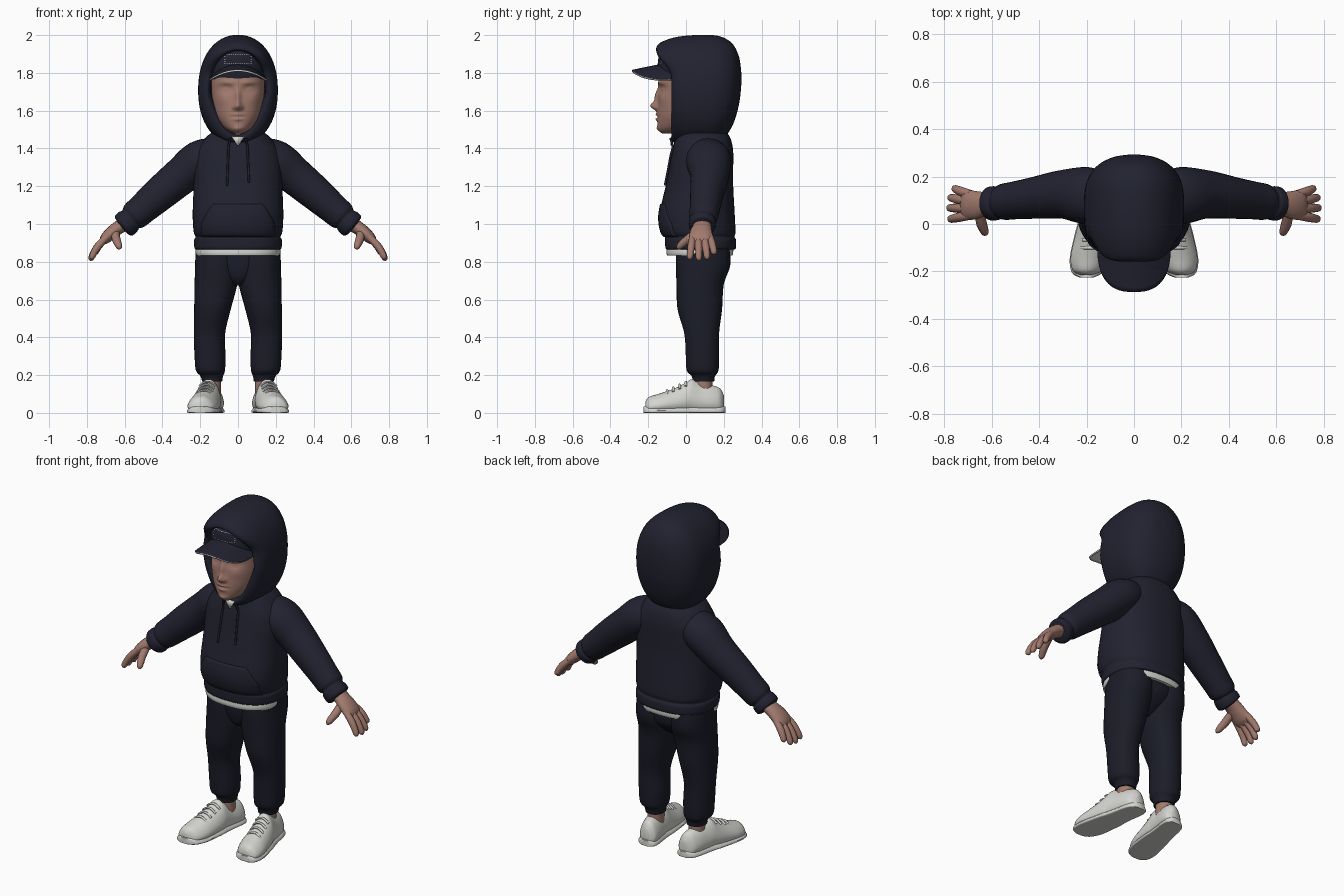
import bpy, bmesh, math
from mathutils import Vector
from mathutils.bvhtree import BVHTree

cube = bpy.data.objects.get("Cube")
if cube:
    bpy.data.objects.remove(cube, do_unlink=True)


def material(name, r, g, b):
    m = bpy.data.materials.new(name)
    m.diffuse_color = (r, g, b, 1)
    m.use_nodes = True
    m.node_tree.nodes["Principled BSDF"].inputs["Base Color"].default_value = (r, g, b, 1)
    return m


NAVY = material("navy cloth", .015, .016, .029)
DARK = material("dark trouser cloth", .011, .012, .021)
SKIN = material("skin", .36, .195, .155)
WHITE = material("off white", .66, .66, .63)


def spline(keys, steps=5):
    """Catmull-Rom through tuples of equal length."""
    k = [Vector(v) for v in keys]
    out = []
    for i in range(len(k) - 1):
        a, b, c, d = k[max(i - 1, 0)], k[i], k[i + 1], k[min(i + 2, len(k) - 1)]
        for s in range(steps):
            t = s / steps
            out.append(b + (c - a) * (t / 2) + (a * 2 - b * 5 + c * 4 - d) * (t * t / 2)
                       + (b * 3 - a - c * 3 + d) * (t ** 3 / 2))
    return out + [k[-1]]


def oval(n, p=2):
    """Unit superellipse points."""
    for i in range(n):
        t = math.tau * i / n
        c, s = math.cos(t), math.sin(t)
        yield (math.copysign(abs(c) ** (2 / p), c), math.copysign(abs(s) ** (2 / p), s))


def finish(name, verts, faces, mats, mirror=False, closed=True):
    mesh = bpy.data.meshes.new(name)
    mesh.from_pydata(verts, [], faces)
    if closed:
        bm = bmesh.new()
        bm.from_mesh(mesh)
        bmesh.ops.recalc_face_normals(bm, faces=bm.faces)
        bm.to_mesh(mesh)
        bm.free()
    for m in mats:
        mesh.materials.append(m)
    mesh.shade_smooth()
    mesh.set_sharp_from_angle(angle=math.radians(50))
    ob = bpy.data.objects.new(name, mesh)
    bpy.context.collection.objects.link(ob)
    if mirror:
        ob.modifiers.new("Mirror", 'MIRROR').use_mirror_merge = False
    return ob


def loft(name, rings, mat, mirror=False):
    n, verts = len(rings[0]), [p for r in rings for p in r]
    faces = [(i * n + j, i * n + (j + 1) % n, (i + 1) * n + (j + 1) % n, (i + 1) * n + j)
             for i in range(len(rings) - 1) for j in range(n)]
    faces += [tuple(range(n)), tuple(range(len(verts) - n, len(verts)))]
    return finish(name, verts, faces, [mat], mirror)


def stack(name, keys, mat, p=2, n=48, steps=5, cx=0, mirror=False):
    """Upright loft from (z, half width, front y, back y, centre x)."""
    rings = []
    for k in spline([tuple(k) + (cx,) * (5 - len(k)) for k in keys], steps):
        z, rx, y0, y1, x = k
        rings.append([(x + rx * c, (y0 + y1) / 2 + (y1 - y0) / 2 * s, z) for c, s in oval(n, p)])
    return loft(name, rings, mat, mirror)


def tube(name, keys, mat, n=20, steps=5, mirror=False):
    """Loft along a path of (x, y, z, thickness, breadth)."""
    path = spline(keys, steps)
    rings = []
    for i, k in enumerate(path):
        t = (path[min(i + 1, len(path) - 1)] - path[max(i - 1, 0)])
        t = Vector(t[:3]).normalized()
        b = Vector((0, 1, 0))
        b = (b - t * b.dot(t)).normalized()
        a = t.cross(b)
        rings.append([Vector(k[:3]) + a * (c * max(k[3], .001)) + b * (s * max(k[4], .001))
                      for c, s in oval(n)])
    return loft(name, rings, mat, mirror)


def sheet(name, rows, mats, thickness):
    n = len(rows[0])
    faces = [(i * n + j, (i + 1) * n + j, (i + 1) * n + j + 1, i * n + j + 1)
             for i in range(len(rows) - 1) for j in range(n - 1)]
    ob = finish(name, [p for r in rows for p in r], faces, mats, closed=False)
    mod = ob.modifiers.new("Thickness", 'SOLIDIFY')
    mod.thickness, mod.offset = thickness, -1
    mod.material_offset = mod.material_offset_rim = len(mats) - 1
    return ob


def front_of(ob):
    """Function giving the front surface point of an object at x, z."""
    tree = BVHTree.FromPolygons([v.co for v in ob.data.vertices],
                                [p.vertices for p in ob.data.polygons])
    return lambda x, z, off: (tree.ray_cast(Vector((x, -1, z)), Vector((0, 1, 0)))[0]
                              or Vector((x, 0, z))) - Vector((0, off, 0))


# Hoodie body with ribbed hem, and the shirt below it
torso = stack("hoodie_body", [
    (.865, .215, -.095, .25), (.872, .23, -.108, .264), (.915, .232, -.112, .265),
    (.932, .225, -.112, .257), (.96, .235, -.13, .262), (1.05, .24, -.14, .258),
    (1.2, .235, -.108, .25), (1.3, .235, -.088, .25), (1.38, .222, -.073, .25),
    (1.44, .185, -.06, .24), (1.48, .145, -.05, .22), (1.5, .1, -.03, .2)], NAVY, 2.4, 64)
stack("shirt_hem", [(.832, .218, -.1, .245), (.85, .223, -.104, .25), (.89, .22, -.1, .25)],
      WHITE, 2.4, 64)
on_torso = front_of(torso)

# Front pocket with slanted openings
rows = []
for i in range(13):
    z = 1.105 - .175 * i / 12
    w = min(.195, .13 + .065 * (i / 7) ** .8)
    rows.append([on_torso(w * (j / 12 - 1), z, .007) for j in range(25)])
sheet("front_pocket", rows, [NAVY], .012)

# Sleeves with cuffs
tube("sleeves", [
    (.1, .11, 1.37, .09, .1), (.2, .12, 1.335, .108, .12), (.3, .125, 1.255, .1, .103),
    (.42, .11, 1.155, .091, .088), (.5, .1, 1.085, .082, .08), (.55, .093, 1.042, .077, .076),
    (.568, .09, 1.026, .064, .064), (.58, .088, 1.014, .07, .071), (.606, .086, .99, .069, .07),
    (.614, .086, .983, .045, .045)], NAVY, 32, mirror=True)

# Hands
tube("palms", [
    (.59, .085, 1.005, .04, .048), (.63, .085, .983, .036, .05), (.67, .08, .953, .034, .06),
    (.705, .08, .92, .028, .062), (.725, .08, .897, .012, .05)], SKIN, mirror=True)
for name, ky, ty, reach in (("little", .126, .15, .75), ("ring", .096, .112, .95),
                            ("middle", .066, .068, 1), ("index", .036, .02, .95)):
    at = lambda t, x, z, r: (.69 + x * reach, ky + (ty - ky) * t, .935 - z * reach, r, r)
    tube(name + "_fingers", [at(0, 0, 0, .018), at(.4, .045, .045, .02), at(.75, .073, .085, .018),
                             at(.95, .088, .118, .015), at(1, .092, .13, .003)],
         SKIN, 12, 4, mirror=True)
tube("thumbs", [(.65, .055, .955, .022, .022), (.645, .01, .92, .023, .022),
                (.635, -.02, .895, .02, .02), (.628, -.038, .877, .015, .015),
                (.625, -.046, .868, .003, .003)], SKIN, 12, 4, mirror=True)

# Trousers: legs with gathered ankles, joined at the seat
legs = [(.88, .115, .14, .11, .09), (.78, .115, .144, .112, .09), (.68, .113, .125, .117, .075),
        (.55, .097, .118, .135, .073), (.42, .083, .092, .151, .083), (.3, .082, .088, .148, .087),
        (.225, .077, .084, .146, .088), (.195, .06, .062, .139, .092), (.165, .053, .057, .137, .092)]
stack("trouser_legs", [(z, rx, cy - ry, cy + ry, cx) for z, rx, ry, cx, cy in legs],
      DARK, 2.2, 40, mirror=True)
stack("trouser_seat", [(.88, .21, -.045, .225), (.78, .19, -.045, .225), (.71, .09, -.03, .17),
                       (.675, .03, 0, .12)], DARK)
stack("ankles", [(.1, .046, .04, .14), (.19, .046, .045, .14)], SKIN, n=24, cx=.137, mirror=True)

# Shoes: keys are y, half width, top height
last = spline([(-.215, .028, .06), (-.195, .062, .085), (-.14, .08, .102), (-.06, .078, .13),
               (0, .073, .16), (.03, .068, .178), (.08, .064, .158), (.14, .062, .145),
               (.18, .052, .13), (.2, .026, .095)])


def shoe_x(y):
    return .162 - .18 * y


def shoe(name, wide, height, p):
    rings = []
    for y, hw, top in last:
        h = height(top)
        rings.append([(shoe_x(y) + hw * wide * c * (1 - .25 * max(s, 0)), y * wide,
                       max(0, .4 * h + h * (.6 if s > 0 else .42) * s)) for c, s in oval(32, p)])
    loft(name, rings, WHITE, True)


shoe("shoe_uppers", 1, lambda t: t, 2.3)
shoe("shoe_soles", 1.05, lambda t: .034, 6)
for i in range(4):
    y, top = -.1 + .033 * i, .119 + .015 * i
    tube("shoe_lace_%d" % (i + 1), [(shoe_x(y) + s * .042, y, top - .022 * s * s, .006, .007)
                                    for s in (-1, -.5, 0, .5, 1)], WHITE, 8, 3, mirror=True)

# Head with sculpted features: x, z, spread x, spread z, push
head = stack("head", [
    (1.478, .025, -.125, .02), (1.495, .055, -.142, .04), (1.52, .084, -.15, .08),
    (1.57, .115, -.152, .11), (1.63, .132, -.15, .13), (1.7, .14, -.146, .14),
    (1.78, .141, -.142, .14), (1.85, .125, -.12, .12), (1.9, .08, -.08, .08)],
    SKIN, 2.1, 128, 8)
bumps = [(0, 1.625, .017, .022, .036), (0, 1.675, .014, .04, .018), (.02, 1.617, .01, .011, .012),
         (.062, 1.715, .032, .02, -.018), (.064, 1.713, .02, .01, .012), (.06, 1.748, .04, .01, .01),
         (0, 1.579, .026, .007, .01), (0, 1.567, .034, .004, -.009), (0, 1.555, .023, .008, .01),
         (0, 1.505, .028, .014, .008), (.085, 1.66, .03, .03, .005)]
for v in head.data.vertices:
    if v.co.y < 0:
        x, z = v.co.x, v.co.z
        for bx, bz, sx, sz, push in bumps:
            for side in ((-1, 1) if bx else (1,)):
                v.co.y -= push * math.exp(-((x - side * bx) / sx) ** 2 - ((z - bz) / sz) ** 2)
stack("neck", [(1.4, .07, -.04, .1), (1.52, .07, -.06, .1)], SKIN)

# Hood: y, half width, half height, centre height, forward lean, lower narrowing
rings = []
for y, rx, rz, zc, lean, egg in spline([
        (.06, .14, .215, 1.7, 0, .35), (-.04, .145, .22, 1.695, .7, .4),
        (-.068, .154, .23, 1.69, 1, .4), (-.077, .168, .243, 1.69, 1, .3),
        (-.06, .19, .265, 1.695, .95, .14), (-.02, .206, .283, 1.705, .5, .05),
        (.05, .211, .291, 1.709, .1, 0), (.14, .208, .29, 1.71, 0, 0), (.2, .19, .266, 1.72, 0, 0),
        (.25, .15, .21, 1.74, 0, 0), (.282, .088, .12, 1.76, 0, 0), (.293, .02, .03, 1.77, 0, 0)]):
    ring = []
    for c, s in oval(64, 2.15):
        z = zc + rz * s
        t = min(max((z - 1.78) / .14, 0), 1)
        ring.append((rx * c * (1 + egg * min(s, 0)), y - .08 * lean * t * t * (3 - 2 * t), z))
    rings.append(ring)
loft("hood", rings, NAVY)

# Collar gap showing the shirt, and drawstrings
sheet("shirt_collar", [[(-.032, -.079, 1.462), (.032, -.079, 1.462)],
                       [(-.004, -.082, 1.415), (.004, -.082, 1.415)]], [WHITE], .008)
for name, side, end in (("left", 1, 1.22), ("right", -1, 1.205)):
    keys = [(side * .04, -.083, 1.455, .006, .006)]
    for i in range(5):
        z = 1.41 + (end - 1.41) * i / 4
        keys.append((side * (.05 + .002 * i), on_torso(side * .055, z, .007).y, z, .006, .006))
    tube(name + "_drawstring", keys, NAVY, 8, 4)

# Cap crown, curved peak with pale underside, and stitched panel
crown = stack("cap_crown", [
    (1.765, .147, -.143, .15), (1.84, .146, -.15, .15), (1.9, .122, -.138, .13),
    (1.935, .08, -.095, .09), (1.95, .02, -.02, .02)], NAVY)
rows = []
for i in range(9):
    v, row = i / 8, []
    for j in range(33):
        a = (j / 16 - 1) * math.pi / 2
        u = math.copysign(abs(math.sin(a)) ** .77, a)
        inner = Vector((.147 * u, -.145 * math.sqrt(1 - .9 * u * u) + .015, 1.848 - .072 * u * u))
        outer = Vector((.155 * u, -.09 - .197 * abs(math.cos(a)) ** .77, 1.816 - .052 * u * u))
        row.append(inner.lerp(outer, v))
    rows.append(row)
sheet("cap_peak", rows, [NAVY, WHITE], .009)

on_crown = front_of(crown)
spots = [(.07 * (k / 6 - 1), z) for k in range(13) for z in (1.848, 1.898)]
spots += [(x, 1.848 + .0125 * k) for k in range(1, 4) for x in (-.07, .07)]
verts, faces = [], []
for x, z in spots:
    faces.append(tuple(range(len(verts), len(verts) + 4)))
    verts += [on_crown(x + dx, z + dz, .003)
              for dx, dz in ((-.003, -.0015), (.003, -.0015), (.003, .0015), (-.003, .0015))]
finish("panel_stitches", verts, faces, [WHITE], closed=False)
